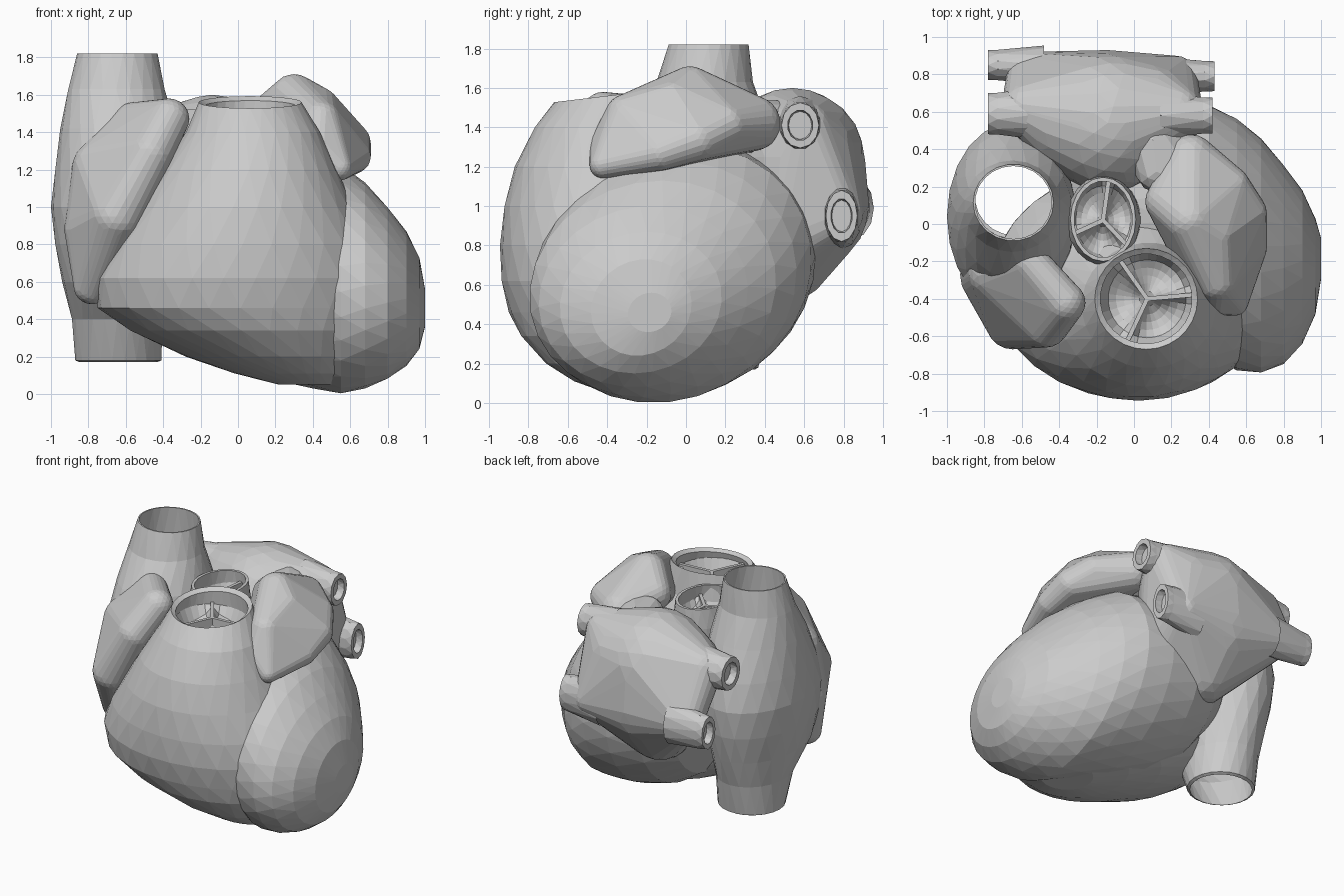
import bpy, bmesh
from math import sin, cos, pi, sqrt, radians
from mathutils import Matrix, Vector


def finish(name, bm):
    bmesh.ops.recalc_face_normals(bm, faces=bm.faces)
    me = bpy.data.meshes.new(name)
    bm.to_mesh(me)
    bm.free()
    ob = bpy.data.objects.new(name, me)
    bpy.context.collection.objects.link(ob)
    return ob


def loft(name, rings, axis='z', sides=28, cap_start=False, cap_end=False):
    """Ellipses (position, a_min, a_max, b_min, b_max) strung along z or x."""
    bm = bmesh.new()
    loops = []
    for k, (p, a0, a1, b0, b1) in enumerate(rings):
        loop = []
        for i in range(sides):
            t = 2 * pi * (i + 0.5 * (k % 2)) / sides
            a = (a0 + a1) / 2 + (a1 - a0) / 2 * cos(t)
            b = (b0 + b1) / 2 + (b1 - b0) / 2 * sin(t)
            loop.append(bm.verts.new((a, b, p) if axis == 'z' else (p, a, b)))
        loops.append(loop)
    for k in range(len(loops) - 1):
        lo, hi, s = loops[k], loops[k + 1], k % 2
        for i in range(sides):
            j = (i + 1) % sides
            if s:
                bm.faces.new((lo[i], hi[j], hi[i]))
                bm.faces.new((lo[i], lo[j], hi[j]))
            else:
                bm.faces.new((lo[i], lo[j], hi[i]))
                bm.faces.new((lo[j], hi[j], hi[i]))
    if cap_start:
        bm.faces.new(loops[0])
    if cap_end:
        bm.faces.new(loops[-1])
    return finish(name, bm)


def hull(name, balls, detail=2):
    """Skin stretched over balls (x, y, z, radius)."""
    src = bmesh.new()
    for x, y, z, r in balls:
        bmesh.ops.create_icosphere(src, subdivisions=detail, radius=r,
                                   matrix=Matrix.Translation((x, y, z)))
    bm = bmesh.new()
    for v in src.verts:
        bm.verts.new(v.co)
    src.free()
    bmesh.ops.convex_hull(bm, input=bm.verts[:])
    bmesh.ops.delete(bm, geom=[v for v in bm.verts if not v.link_faces], context='VERTS')
    return finish(name, bm)


def valve(name, x, y, z, rx, ry, turn, depth):
    """Three cusp pockets divided by Y-shaped ridges."""
    bm = bmesh.new()
    n, steps = 30, 6
    mid = bm.verts.new((x, y, z))
    prev = None
    for s in range(1, steps + 1):
        r = s / steps
        ring = []
        for i in range(n):
            t = 2 * pi * i / n
            h = depth * sqrt(abs(sin(1.5 * t)) * max(0, 4 * r * (1 - r)))
            a = t + radians(turn)
            ring.append(bm.verts.new((x + rx * r * cos(a), y + ry * r * sin(a), z - h)))
        for i in range(n):
            j = (i + 1) % n
            if prev:
                bm.faces.new((prev[i], prev[j], ring[j], ring[i]))
            else:
                bm.faces.new((mid, ring[i], ring[j]))
        prev = ring
    # raised ridges along the three cusp borders
    for k in range(3):
        a = radians(turn + 120 * k)
        d = Vector((rx * cos(a), ry * sin(a), 0))
        w = Vector((-sin(a), cos(a), 0)) * 0.012
        c = Vector((x, y, z))
        up, dn = Vector((0, 0, 0.015)), Vector((0, 0, -0.06))
        q = [bm.verts.new(c + e + o) for e in (Vector(), d) for o in (dn - w, up - w, up + w, dn + w)]
        for i in range(3):
            bm.faces.new((q[i], q[i + 1], q[i + 5], q[i + 4]))
    return finish(name, bm)


# Right ventricle, open at the outflow with an inner wall
rv = loft("right_ventricle", [
    (1.38, -0.19, 0.33, -0.67, -0.15),
    (1.54, -0.18, 0.31, -0.64, -0.16),
    (1.56, -0.21, 0.34, -0.67, -0.13),
    (1.40, -0.28, 0.44, -0.77, -0.10),
    (1.20, -0.41, 0.53, -0.87, 0.02),
    (1.00, -0.54, 0.62, -0.925, 0.15),
    (0.80, -0.67, 0.72, -0.945, 0.24),
    (0.62, -0.76, 0.78, -0.94, 0.30),
    (0.46, -0.75, 0.78, -0.90, 0.30),
    (0.34, -0.58, 0.77, -0.84, 0.30),
    (0.20, -0.28, 0.73, -0.71, 0.27),
    (0.11, -0.02, 0.67, -0.57, 0.15),
    (0.05, 0.22, 0.58, -0.40, -0.05)], cap_end=True)
# outflow rim leans towards the front
for v in rv.data.vertices:
    if v.co.z > 1.5:
        v.co.z += 0.12 * (v.co.y + 0.4)

# Left ventricle, lofted sideways, its upper part leaning back
lv = loft("left_ventricle", [
    (1.00, -0.28, -0.06, 0.36, 0.56),
    (0.97, -0.47, 0.04, 0.24, 0.73),
    (0.90, -0.63, 0.19, 0.15, 0.87),
    (0.80, -0.74, 0.32, 0.08, 1.00),
    (0.68, -0.79, 0.46, 0.03, 1.13),
    (0.55, -0.78, 0.56, 0.00, 1.23),
    (0.40, -0.71, 0.63, 0.03, 1.31),
    (0.20, -0.60, 0.65, 0.07, 1.31),
    (-0.05, -0.50, 0.63, 0.15, 1.26),
    (-0.28, -0.30, 0.55, 0.30, 1.18),
    (-0.44, -0.05, 0.40, 0.52, 1.00)], axis='x', cap_start=True, cap_end=True)
for v in lv.data.vertices:
    v.co.y += 0.09 * (v.co.z - 0.62)

# Right atrium with both great veins, open at top and bottom
loft("right_atrium_and_caval_veins", [
    (1.60, -0.88, -0.41, -0.09, 0.32),
    (1.82, -0.85, -0.44, -0.08, 0.31),
    (1.82, -0.86, -0.43, -0.09, 0.32),
    (1.63, -0.91, -0.39, -0.15, 0.34),
    (1.42, -0.95, -0.33, -0.29, 0.42),
    (1.20, -0.98, -0.31, -0.40, 0.50),
    (1.00, -1.00, -0.31, -0.46, 0.54),
    (0.80, -0.98, -0.33, -0.45, 0.52),
    (0.60, -0.94, -0.36, -0.38, 0.47),
    (0.40, -0.89, -0.40, -0.18, 0.41),
    (0.18, -0.87, -0.41, -0.08, 0.37),
    (0.17, -0.85, -0.43, -0.06, 0.35)], sides=22)

# Right auricle, the slanting forward lobe
hull("right_auricle", [
    (-0.37, -0.42, 1.47, 0.11), (-0.47, -0.54, 1.28, 0.12),
    (-0.65, -0.53, 0.95, 0.14), (-0.78, -0.30, 0.58, 0.10),
    (-0.74, -0.27, 0.88, 0.19), (-0.56, -0.20, 1.46, 0.10),
    (-0.72, -0.25, 1.20, 0.17)], detail=3)

# Left atrium
hull("left_atrium", [
    (-0.14, 0.54, 1.23, 0.37), (-0.14, 0.60, 1.00, 0.33),
    (-0.57, 0.62, 1.33, 0.14), (0.23, 0.60, 1.39, 0.14),
    (-0.36, 0.57, 1.26, 0.27), (0.06, 0.57, 1.25, 0.29),
    (-0.57, 0.81, 1.00, 0.11), (0.22, 0.78, 0.96, 0.12),
    (0.12, 0.50, 0.85, 0.20), (-0.14, 0.50, 0.75, 0.24)], detail=3)

# Left auricle, overhanging the left ventricle
hull("left_auricle", [
    (0.30, 0.02, 1.58, 0.13), (0.18, 0.12, 1.49, 0.12),
    (0.44, -0.30, 1.46, 0.11), (0.43, -0.38, 1.30, 0.11),
    (0.54, -0.42, 1.21, 0.07), (0.62, -0.13, 1.27, 0.09),
    (0.60, 0.06, 1.34, 0.11), (0.51, 0.20, 1.41, 0.11),
    (0.30, 0.34, 1.42, 0.14), (0.43, -0.06, 1.53, 0.11)], detail=3)

# Tissue joining the left atrium to its auricle
hull("auricle_neck", [
    (0.12, 0.28, 1.43, 0.11), (0.30, 0.20, 1.42, 0.10), (0.10, 0.45, 1.38, 0.16)])

# Four lung vein stubs with thick rims
for name, x0, x1, y, z, ry, rz in (
        ("left_upper_vein", 0.14, 0.42, 0.58, 1.41, 0.095, 0.115),
        ("left_lower_vein", 0.12, 0.43, 0.79, 0.95, 0.08, 0.13),
        ("right_upper_vein", -0.48, -0.78, 0.59, 1.33, 0.11, 0.12),
        ("right_lower_vein", -0.48, -0.78, 0.85, 0.99, 0.08, 0.12)):
    d = 0.05 if x1 > 0 else -0.05
    loft(name, [(x, y - ry * s, y + ry * s, z - rz * s, z + rz * s) for x, s in (
        (x0, 1.3), (x1 - d, 1.05), (x1, 1.0), (x1, 0.68), (x1 - d, 0.62))],
        axis='x', sides=12, cap_end=True)

# Aortic root with inner wall
loft("aortic_root", [
    (1.15, -0.36, 0.04, -0.20, 0.25),
    (1.38, -0.36, 0.03, -0.22, 0.26),
    (1.52, -0.34, 0.01, -0.20, 0.25),
    (1.52, -0.32, -0.01, -0.18, 0.23),
    (1.36, -0.34, 0.01, -0.20, 0.24)], sides=20)

# Valves
valve("aortic_valve", -0.165, 0.02, 1.44, 0.175, 0.22, 80, 0.13)
valve("pulmonary_valve", 0.07, -0.40, 1.47, 0.25, 0.25, 5, 0.13)
